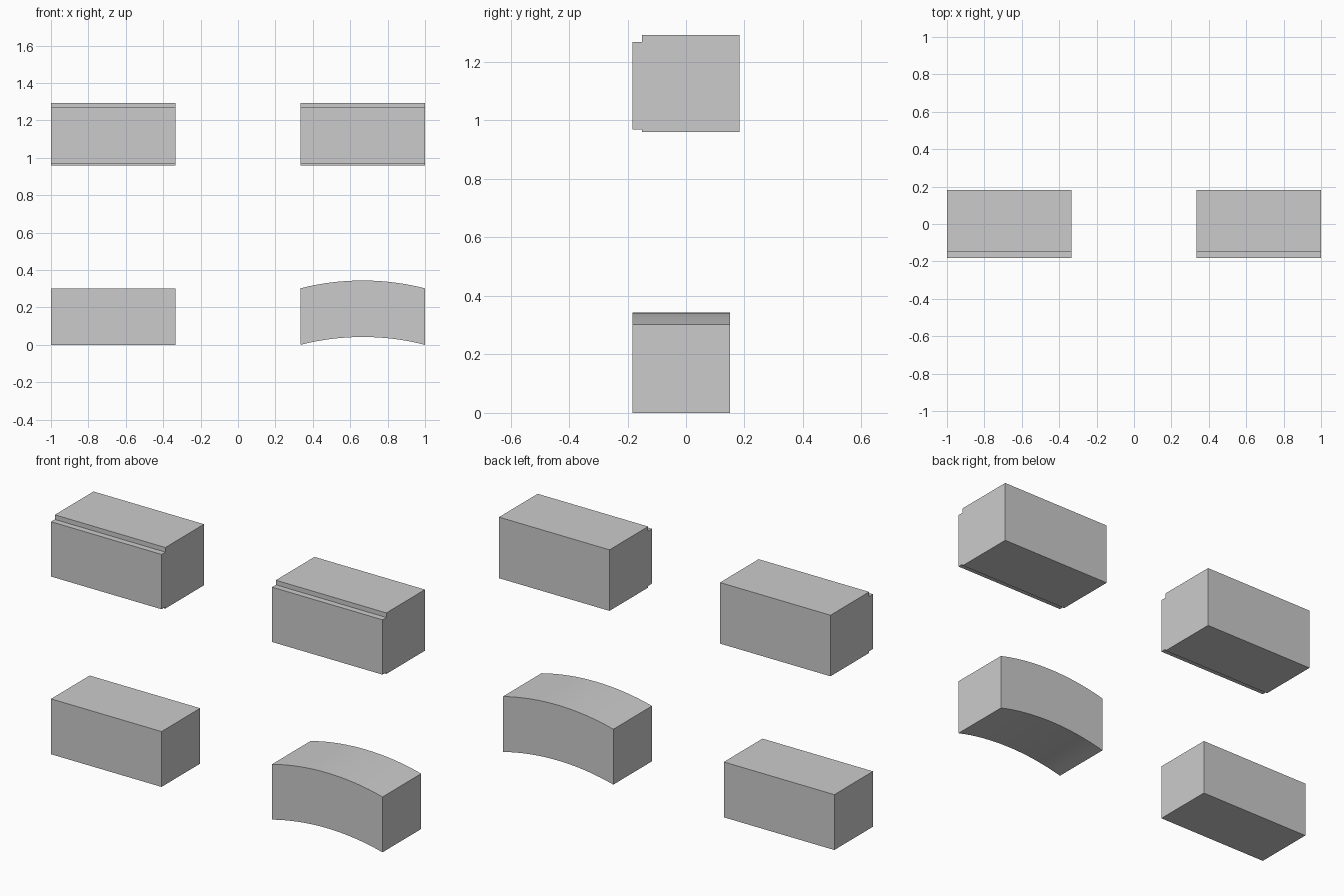
import bpy, bmesh, math
from mathutils import Vector

if "Cube" in bpy.data.objects:
    bpy.data.objects.remove(bpy.data.objects["Cube"])

LENGTH = 2 / 3


def prism(name, outline, sweep, smooth=False):
    """Sweep a closed planar outline along a vector into a solid."""
    bm = bmesh.new()
    face = bm.faces.new([bm.verts.new(p) for p in outline])
    ext = bmesh.ops.extrude_face_region(bm, geom=[face])
    verts = [v for v in ext["geom"] if isinstance(v, bmesh.types.BMVert)]
    bmesh.ops.translate(bm, vec=Vector(sweep), verts=verts)
    bmesh.ops.recalc_face_normals(bm, faces=bm.faces)
    mesh = bpy.data.meshes.new(name)
    bm.to_mesh(mesh)
    bm.free()
    obj = bpy.data.objects.new(name, mesh)
    bpy.context.collection.objects.link(obj)
    if smooth:
        bpy.context.view_layer.objects.active = obj
        obj.select_set(True)
        bpy.ops.object.shade_smooth_by_angle(angle=math.radians(30))
        obj.select_set(False)
    return obj


# Lower blocks share depth and height
FRONT, DEPTH, HEIGHT = -0.183, 0.333, 0.302

# Plain straight block, lower left
x0, x1 = -1, -1 + LENGTH
prism("straight_block",
      [(x0, FRONT, 0), (x1, FRONT, 0), (x1, FRONT, HEIGHT), (x0, FRONT, HEIGHT)],
      (0, DEPTH, 0))

# Arched block, lower right: the same shallow arc below and above
RISE, SEGMENTS = 0.042, 16
half = LENGTH / 2
radius = (half ** 2 + RISE ** 2) / (2 * RISE)
span = math.asin(half / radius)
arc = []
for i in range(SEGMENTS + 1):
    a = -span + 2 * span * i / SEGMENTS
    arc.append((1 - half + radius * math.sin(a), FRONT,
                radius * math.cos(a) - radius + RISE))
top = [(x, y, z + HEIGHT) for x, y, z in reversed(arc)]
prism("arched_block", arc + top, (0, DEPTH, 0), smooth=True)

# Upper blocks with a stepped front panel
profile = [(-0.183, 0.969), (-0.15, 0.969), (-0.15, 0.96), (0.183, 0.96),
           (0.183, 1.293), (-0.15, 1.293), (-0.15, 1.268), (-0.183, 1.268)]
for side, x in (("left", -1), ("right", 1 - LENGTH)):
    prism(f"stepped_block_{side}", [(x, y, z) for y, z in profile], (LENGTH, 0, 0))
